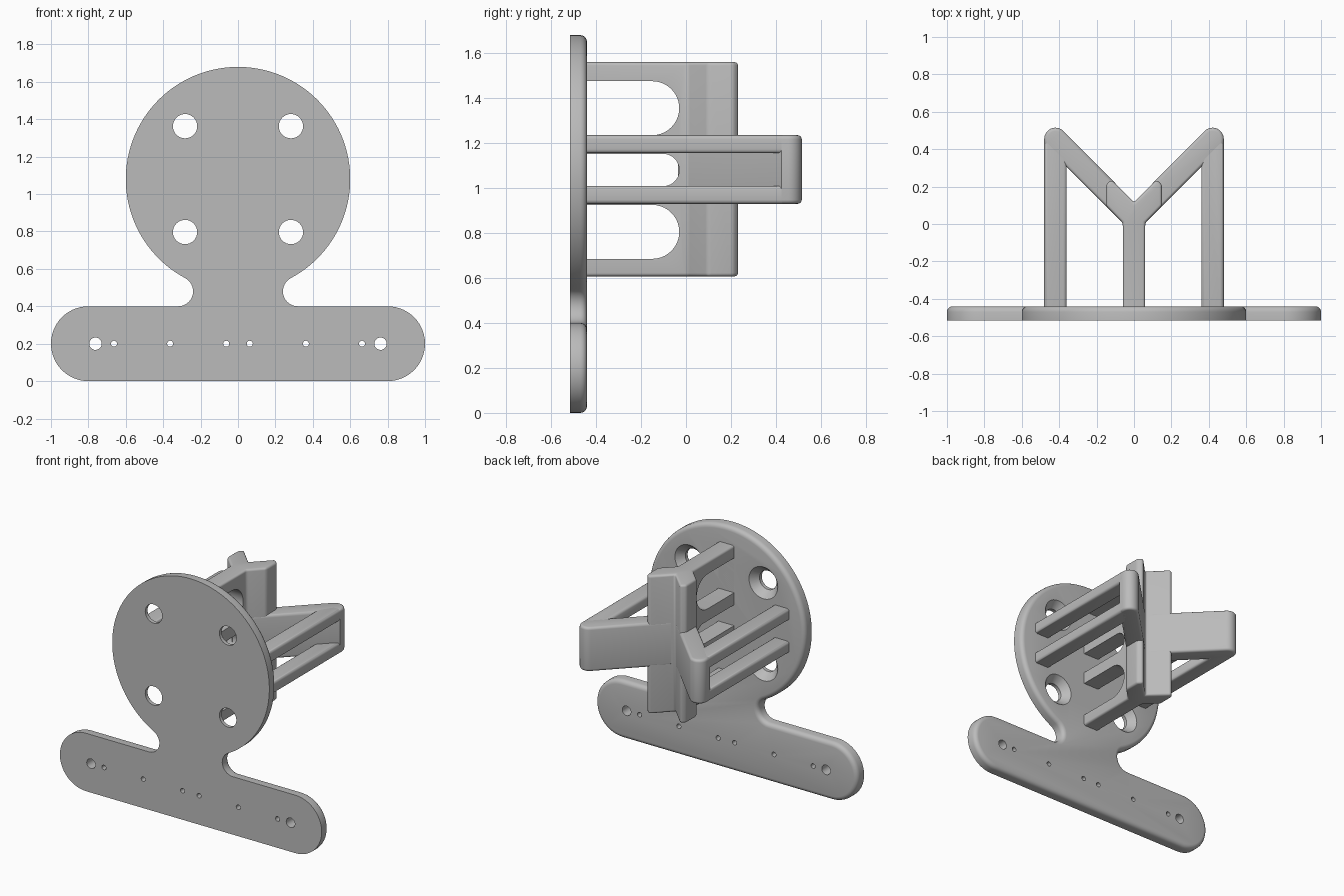
import bpy, bmesh
from math import sin, cos, radians, atan2, degrees
from mathutils import Matrix, Vector

old = bpy.data.objects.get("Cube")
if old:
    bpy.data.objects.remove(old, do_unlink=True)

GREY = (0.5, 0.5, 0.5, 1)
grey = bpy.data.materials.new("light grey")
grey.diffuse_color = GREY
grey.use_nodes = True
grey.node_tree.nodes["Principled BSDF"].inputs["Base Color"].default_value = GREY

BACK, FRONT = -0.44, -0.515      # plate faces along y
MID = 1.08                       # height of the disc centre


def arc(cx, cy, r, a0, a1, n):
    """Points on an arc, angles in degrees."""
    angles = [radians(a0 + (a1 - a0) * i / n) for i in range(n + 1)]
    return [(cx + r * cos(a), cy + r * sin(a)) for a in angles]


def mirrored(half):
    """Closed outline from its right half."""
    return half + [(-x, y) for x, y in reversed(half) if abs(x) > 1e-5]


def prism(name, outline, place, depth, bevel=0, edge_rule=None):
    """Extrude an outline; place maps (u, v) to a 3D point, depth is a vector."""
    bm = bmesh.new()
    base = bm.faces.new([bm.verts.new(place(u, v)) for u, v in outline])
    top = bmesh.ops.extrude_face_region(bm, geom=[base])["geom"]
    verts = [g for g in top if isinstance(g, bmesh.types.BMVert)]
    bmesh.ops.translate(bm, verts=verts, vec=depth)
    if base.is_valid is False or len(bm.faces) == len(outline) + 1:
        bm.faces.new([v for v in bm.verts if v not in verts])
    bmesh.ops.recalc_face_normals(bm, faces=bm.faces)
    if bevel:
        edges = [e for e in bm.edges if e.calc_face_angle(0) > 0.5
                 and (edge_rule is None or edge_rule(e))]
        bmesh.ops.bevel(bm, geom=edges, offset=bevel, segments=4, profile=0.5,
                        affect='EDGES', clamp_overlap=True)
    mesh = bpy.data.meshes.new(name)
    bm.to_mesh(mesh)
    bm.free()
    obj = bpy.data.objects.new(name, mesh)
    bpy.context.collection.objects.link(obj)
    mesh.materials.append(grey)
    return obj


def finish(obj, cutters=()):
    """Cut the holes, then shade smooth with sharp edges kept."""
    for c in cutters:
        mod = obj.modifiers.new("cut", 'BOOLEAN')
        mod.operation, mod.solver, mod.object = 'DIFFERENCE', 'EXACT', c
    bpy.ops.object.select_all(action='DESELECT')
    obj.select_set(True)
    bpy.context.view_layer.objects.active = obj
    if cutters:
        bpy.ops.object.convert(target='MESH')
        for c in cutters:
            bpy.data.objects.remove(c, do_unlink=True)
    bpy.ops.object.shade_smooth_by_angle(angle=radians(35))


def hole(x, z, r_front, r_back, y0, y1):
    """Round cutter along y, optionally tapered."""
    bm = bmesh.new()
    turn = Matrix.Translation((x, (y0 + y1) / 2, z)) @ Matrix.Rotation(radians(-90), 4, 'X')
    bmesh.ops.create_cone(bm, cap_ends=True, segments=32, radius1=r_front,
                          radius2=r_back, depth=y1 - y0, matrix=turn)
    mesh = bpy.data.meshes.new("hole_cutter")
    bm.to_mesh(mesh)
    bm.free()
    obj = bpy.data.objects.new("hole_cutter", mesh)
    obj.hide_render = True
    bpy.context.collection.objects.link(obj)
    mesh.materials.append(grey)
    return obj


# Mounting plate: disc, filleted neck and rounded bar in one outline
fx, fz = 0.32, 0.48
a = degrees(atan2(fz - MID, fx))
half = (arc(0, MID, 0.6, 90, a, 48) + arc(fx, fz, 0.08, a + 180, 270, 14)[1:]
        + arc(0.8, 0.2, 0.2, 90, -90, 28))
plate = prism("mounting_plate", mirrored(half), lambda x, z: (x, BACK, z),
              Vector((0, FRONT - BACK, 0)), 0.03,
              lambda e: all(v.co.y > BACK - 0.01 for v in e.verts))

# Countersunk screw holes in the disc, small holes along the bar
cutters = []
for sx in (-1, 1):
    for sz in (-1, 1):
        x, z = sx * 0.283, MID + sz * 0.283
        cutters.append(hole(x, z, 0.065, 0.065, -0.6, -0.4))
        cutters.append(hole(x, z, 0.065, 0.119, -0.49, -0.43))
    cutters.append(hole(sx * 0.762, 0.2, 0.033, 0.033, -0.6, -0.4))
    for x in (0.063, 0.363, 0.663):
        cutters.append(hole(sx * x, 0.2, 0.016, 0.016, -0.6, -0.4))
finish(plate, cutters)

# Central web with a Y-shaped cross-section
half = [(0, 0.115), (0.12, 0.237), (0.15, 0.21), (0.15, 0.097), (0.06, 0.007), (0.06, BACK - 0.03)]
web = prism("central_web", mirrored(half), lambda x, y: (x, y, 0.607), Vector((0, 0, 0.953)),
            0.015, lambda e: min(v.co.y for v in e.verts) > BACK - 0.02
            or max(v.co.y for v in e.verts) > -0.1)

# Round-ended windows through the web
windows = []
for z, r in ((MID - 0.275, 0.12), (MID, 0.072), (MID + 0.275, 0.12)):
    slot = [(BACK, z - r)] + arc(-0.03 - r, z, r, -90, 90, 20) + [(BACK, z + r)]
    c = prism("window_cutter", slot, lambda y, z: (-0.3, y, z), Vector((0.6, 0, 0)))
    c.hide_render = True
    windows.append(c)
finish(web, windows)

# Side arms: a slanted strut carried by two straight rails
for side, s in (("left", 1), ("right", -1)):
    strut = [(0.02, -0.035), (0.48, 0.425)] + arc(0.42, 0.455, 0.06, 0, 135, 12) + [(0.02, 0.137)]
    finish(prism(side + "_strut", strut, lambda x, y: (s * x, y, 0.93),
                 Vector((0, 0, 0.305)), 0.018,
                 lambda e: abs(e.verts[0].co.z - e.verts[1].co.z) < 0.01))
    rail = [(0.36, BACK - 0.03), (0.48, BACK - 0.03), (0.48, 0.45), (0.42, 0.45), (0.36, 0.36)]
    for level, z in (("lower", 0.93), ("upper", 1.155)):
        finish(prism(f"{side}_{level}_rail", rail, lambda x, y: (s * x, y, z),
                     Vector((0, 0, 0.08)), 0.018,
                     lambda e: abs(e.verts[0].co.z - e.verts[1].co.z) < 0.01))
